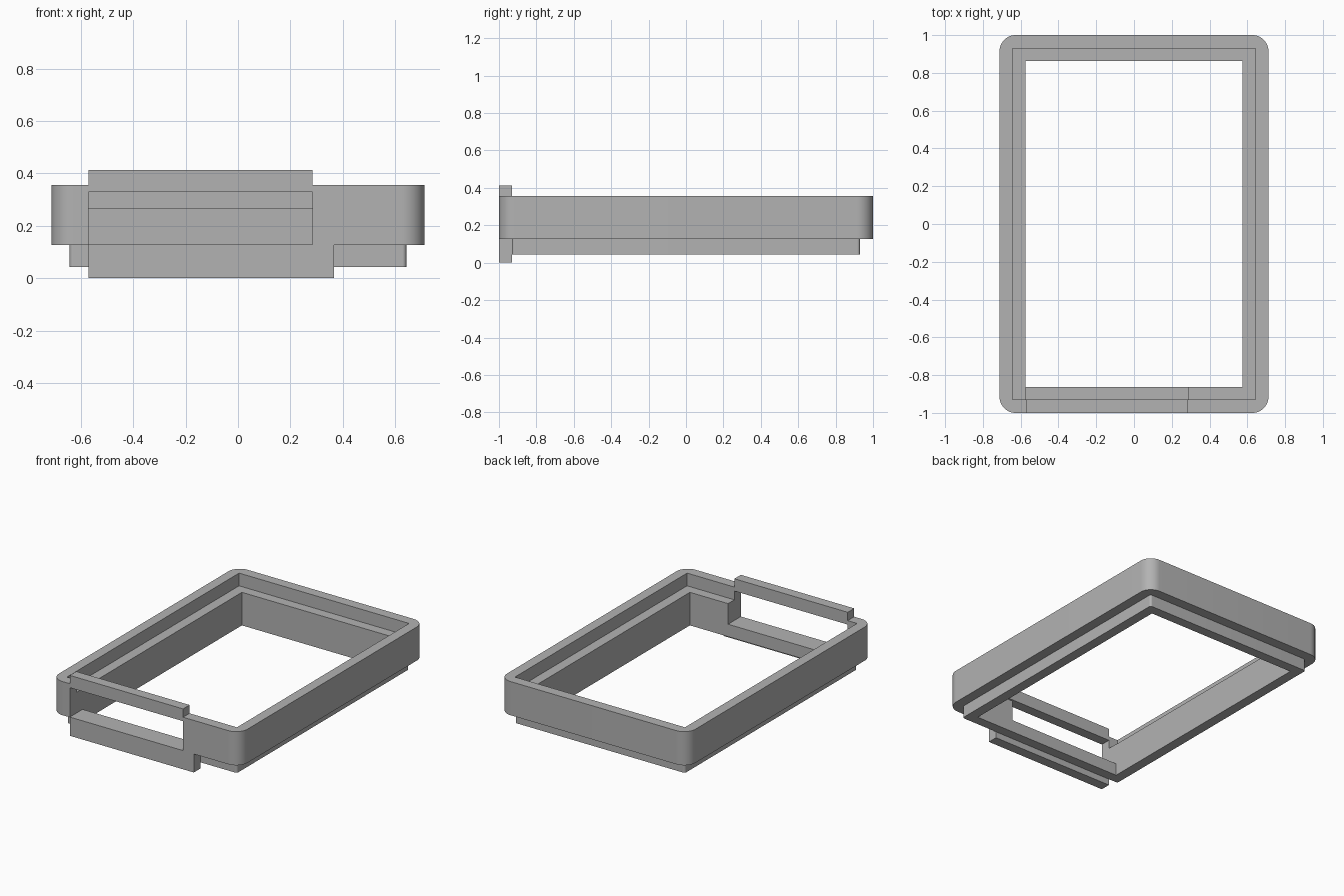
import bpy, bmesh, math

cube = bpy.data.objects.get("Cube")
if cube:
    bpy.data.objects.remove(cube, do_unlink=True)

grey = bpy.data.materials.new("plain grey")
grey.use_nodes = True
colour = (0.45, 0.45, 0.45, 1)
grey.diffuse_color = colour
grey.node_tree.nodes["Principled BSDF"].inputs["Base Color"].default_value = colour


def block(name, x, y, z, radius=0):
    """Upright prism over the given ranges, with optionally rounded corners."""
    points = []
    corners = [(x[1], y[1]), (x[0], y[1]), (x[0], y[0]), (x[1], y[0])]
    steps = 12 if radius else 0
    for i, (cx, cy) in enumerate(corners):
        sx = 1 if cx == x[1] else -1
        sy = 1 if cy == y[1] else -1
        for k in range(steps + 1):
            a = (i + k / max(steps, 1)) * math.pi / 2
            points.append((cx - sx * radius + radius * math.cos(a),
                           cy - sy * radius + radius * math.sin(a), z[0]))
    bm = bmesh.new()
    base = bm.faces.new([bm.verts.new(p) for p in points])
    top = bmesh.ops.extrude_face_region(bm, geom=[base])["geom"]
    bmesh.ops.translate(bm, vec=(0, 0, z[1] - z[0]),
                        verts=[v for v in top if isinstance(v, bmesh.types.BMVert)])
    bmesh.ops.recalc_face_normals(bm, faces=bm.faces)
    mesh = bpy.data.meshes.new(name)
    bm.to_mesh(mesh)
    bm.free()
    mesh.materials.append(grey)
    obj = bpy.data.objects.new(name, mesh)
    bpy.context.collection.objects.link(obj)
    return obj


def combine(target, tool, operation):
    """Apply a boolean and remove the tool."""
    mod = target.modifiers.new(operation.lower(), "BOOLEAN")
    mod.operation = operation
    mod.solver = "EXACT"
    mod.object = tool
    bpy.context.view_layer.objects.active = target
    bpy.ops.object.modifier_apply(modifier=mod.name)
    bpy.data.objects.remove(tool, do_unlink=True)


def both(size):
    return (-size, size)


# Rounded outer wall with the narrower lip below
frame = block("case_frame", both(0.712), both(1), (0.13, 0.36), 0.085)
lip = block("lower_lip", both(0.643), both(0.93), (0.047, 0.2), 0.015)
combine(frame, lip, "UNION")

# Latch strips on the front wall, above and below the window
left_end, window_end, plate_end = -0.572, 0.285, 0.366
bar = block("top_bar", (left_end, window_end), (-1, -0.93), (0.2, 0.417))
combine(frame, bar, "UNION")
plate = block("bottom_plate", (left_end, plate_end), (-1, -0.93), (0.004, 0.2))
combine(frame, plate, "UNION")

# Stepped opening: wide recess above the ledge, narrower hole through
recess = block("recess", both(0.643), both(0.93), (0.273, 0.6))
combine(frame, recess, "DIFFERENCE")
opening = block("opening", both(0.574), both(0.862), (-0.1, 0.6))
combine(frame, opening, "DIFFERENCE")

# Front window through the wall and ledge
window = block("window", (left_end, window_end), (-1.1, -0.8), (0.132, 0.333))
combine(frame, window, "DIFFERENCE")

# Stand the plate on the ground
for v in frame.data.vertices:
    v.co.z -= 0.004

bpy.ops.object.select_all(action="DESELECT")
frame.select_set(True)
bpy.context.view_layer.objects.active = frame
bpy.ops.object.shade_smooth_by_angle(angle=math.radians(30))
